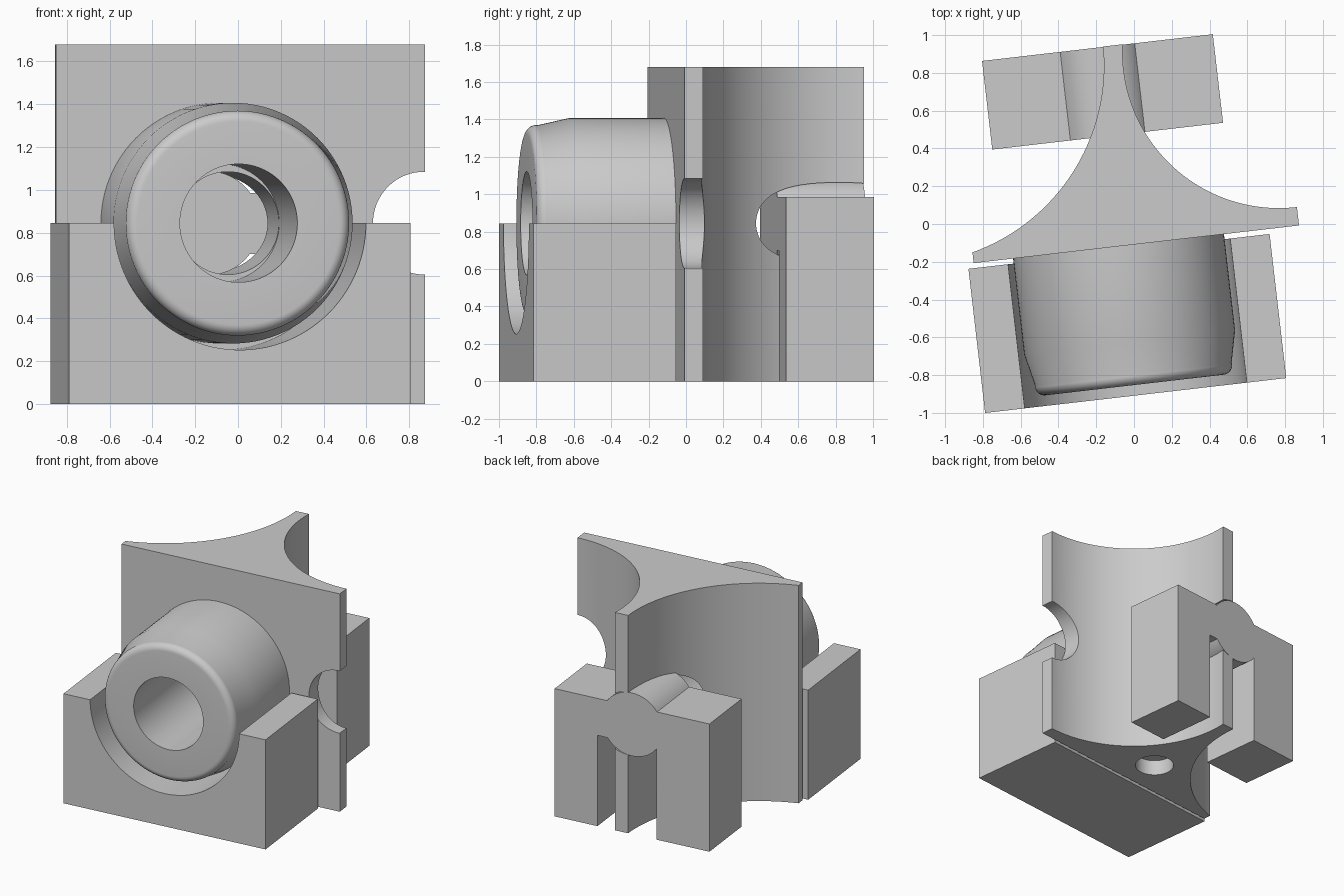
import bpy
import bmesh
from math import sin, cos, radians, atan2, asin, sqrt, degrees

cube = bpy.data.objects.get("Cube")
if cube:
    bpy.data.objects.remove(cube, do_unlink=True)

TURN = radians(6.6)      # the whole assembly is turned about z
AXIS_Z = 0.845           # height shared by all horizontal bores

grey = bpy.data.materials.new("plain_grey")
grey.use_nodes = True
colour = (0.6, 0.6, 0.6, 1)
grey.diffuse_color = colour
grey.node_tree.nodes["Principled BSDF"].inputs["Base Color"].default_value = colour


def arc(cx, cy, r, start, end, n=40):
    """Points on an arc, angles in degrees."""
    steps = [radians(start + (end - start) * i / n) for i in range(n + 1)]
    return [(cx + r * cos(t), cy + r * sin(t)) for t in steps]


def finish(name, bm):
    bmesh.ops.recalc_face_normals(bm, faces=bm.faces)
    mesh = bpy.data.meshes.new(name)
    bm.to_mesh(mesh)
    bm.free()
    mesh.materials.append(grey)
    obj = bpy.data.objects.new(name, mesh)
    bpy.context.collection.objects.link(obj)
    return obj


def extrude(name, profile, low, high, along="y"):
    """Extrude a closed outline along y (outline in xz) or z (outline in xy)."""
    place = (lambda a, b, t: (a, t, b)) if along == "y" else (lambda a, b, t: (a, b, t))
    bm = bmesh.new()
    ends = [[bm.verts.new(place(a, b, t)) for a, b in profile] for t in (low, high)]
    for ring in ends:
        bm.faces.new(ring)
    n = len(profile)
    for i in range(n):
        j = (i + 1) % n
        bm.faces.new((ends[0][i], ends[0][j], ends[1][j], ends[1][i]))
    return finish(name, bm)


def lathe(name, profile, cx, cz, n=96):
    """Revolve a closed (radius, y) outline around a y axis."""
    bm = bmesh.new()
    rings = [[bm.verts.new((cx + r * cos(radians(360 * k / n)), y,
                            cz + r * sin(radians(360 * k / n)))) for r, y in profile]
             for k in range(n)]
    m = len(profile)
    for k in range(n):
        a, b = rings[k], rings[(k + 1) % n]
        for i in range(m):
            j = (i + 1) % m
            bm.faces.new((a[i], a[j], b[j], b[i]))
    return finish(name, bm)


def cut(target, cutter):
    cutter.hide_render = True
    mod = target.modifiers.new("cut", "BOOLEAN")
    mod.operation = "DIFFERENCE"
    mod.solver = "EXACT"
    mod.object = cutter
    bpy.context.view_layer.objects.active = target
    bpy.ops.object.modifier_apply(modifier=mod.name)
    bpy.data.objects.remove(cutter, do_unlink=True)


def arc_between(cx, cy, p, q):
    """Arc from p to q around a centre, taking the short way."""
    a = degrees(atan2(p[1] - cy, p[0] - cx)) % 360
    b = degrees(atan2(q[1] - cy, q[0] - cx)) % 360
    if b - a > 180:
        b -= 360
    if a - b > 180:
        a -= 360
    r = sqrt((p[0] - cx) ** 2 + (p[1] - cy) ** 2)
    return arc(cx, cy, r, a, b, 48)


# Front cradle: block with a half-round trough
mid = -0.095
cradle = extrude("front_cradle",
                 [(-0.898, 0), (0.707, 0), (0.707, AXIS_Z)]
                 + arc(mid, AXIS_Z, 0.592, 0, -180, 56)
                 + [(-0.898, AXIS_Z)], -0.903, -0.135)

# Bush: thick tube with tapered, rounded nose
bush = lathe("bush",
             [(0.276, -0.108), (0.276, -0.847)]
             + arc(0.475, -0.797, 0.05, -90, 10, 8)
             + [(0.562, -0.62), (0.562, -0.108)], mid, AXIS_Z)

# Central column: three-cornered plate with two scooped sides
column = extrude("scooped_column",
                 [(-0.867, -0.108), (0.867, -0.108)]
                 + arc_between(0.867, 0.818, (0.867, -0.01), (0.05, 0.952))
                 + arc_between(-1.105, 0.972, (-0.055, 0.952), (-0.867, -0.051)),
                 0, 1.68, "z")
for x in (-0.06, 0.862):
    cut(column, extrude("bore_cutter", arc(x, AXIS_Z, 0.24, 0, 360, 64)[:-1], -0.5, 1.3))
cut(column, extrude("socket_cutter", arc(-0.045, 0.165, 0.14, 0, 360, 48)[:-1],
                    -0.1, 0.12, "z"))

# Rear saddle: two legs joined by a bridge with a round bar through it
bar_x, bar_r = -0.085, 0.243
top, slot = 0.985, 0.70
up = degrees(asin((top - AXIS_Z) / bar_r))
down = degrees(asin((AXIS_Z - slot) / bar_r))
saddle = extrude("rear_saddle",
                 [(-0.70, 0), (-0.28, 0)]
                 + arc(bar_x, AXIS_Z, bar_r, 180 + down, 360 - down, 28)
                 + [(0.19, slot), (0.19, 0), (0.53, 0), (0.53, top)]
                 + arc(bar_x, AXIS_Z, bar_r, up, 180 - up, 28)
                 + [(-0.70, top)], 0.478, 0.95)

# Shade and turn every part
for part in (cradle, bush, column, saddle):
    bpy.ops.object.select_all(action="DESELECT")
    part.select_set(True)
    bpy.context.view_layer.objects.active = part
    bpy.ops.object.shade_smooth_by_angle(angle=radians(30))
    part.rotation_euler.z = TURN
